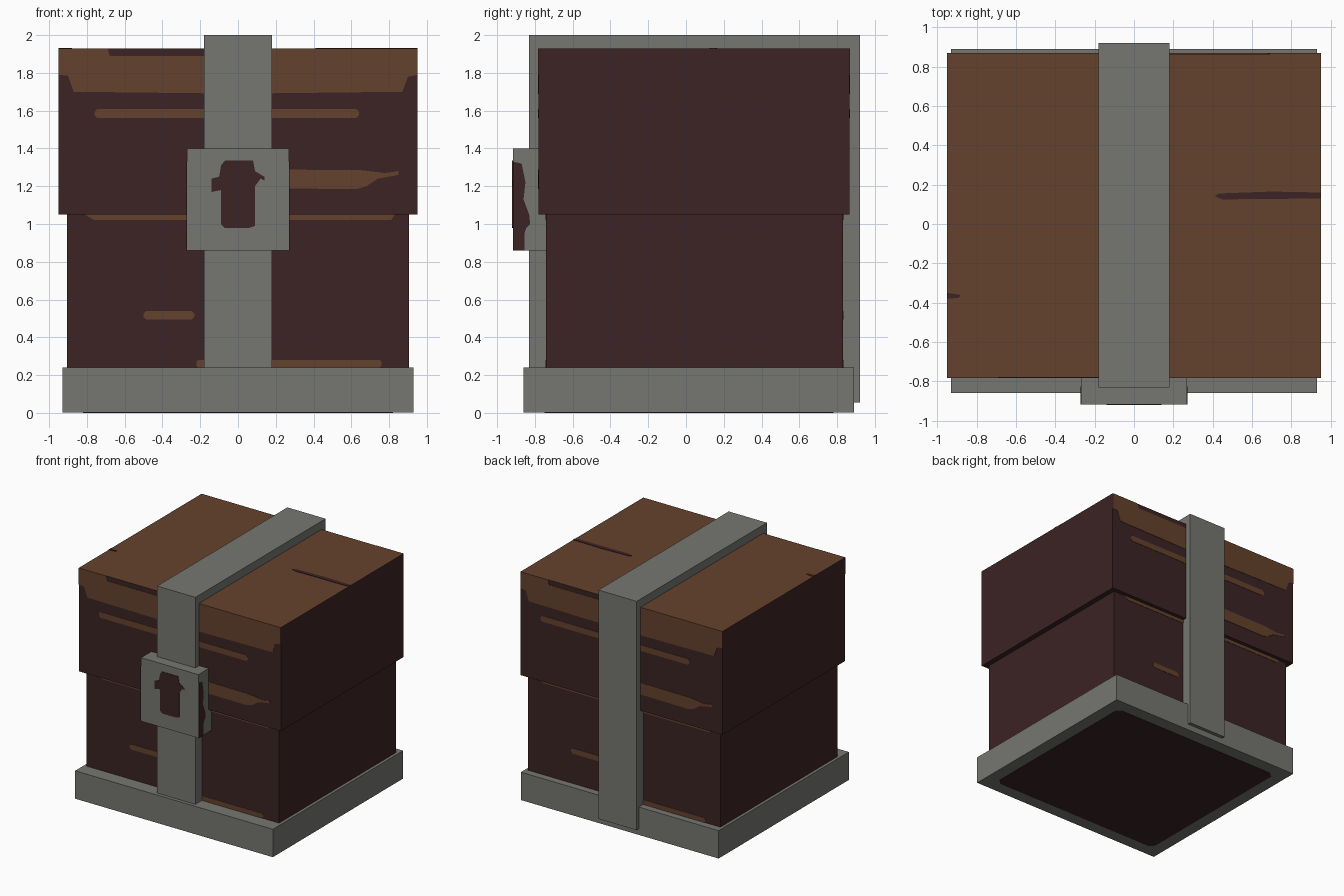
import bpy
import bmesh

cube = bpy.data.objects.get("Cube")
if cube:
    bpy.data.objects.remove(cube, do_unlink=True)


def material(name, color):
    m = bpy.data.materials.new(name)
    m.use_nodes = True
    m.diffuse_color = (*color, 1)
    m.node_tree.nodes["Principled BSDF"].inputs["Base Color"].default_value = (*color, 1)
    return m


iron = material("grey iron", (0.18, 0.18, 0.167))
dark_wood = material("dark wood", (0.045, 0.017, 0.018))
light_wood = material("light wood", (0.13, 0.055, 0.026))

THIN = 0.003


def prism(name, outline, place, lo, hi, mat):
    """Extrude a 2D outline from lo to hi; place maps (u, v, depth) to a point."""
    bm = bmesh.new()
    near = [bm.verts.new(place(u, v, lo)) for u, v in outline]
    far = [bm.verts.new(place(u, v, hi)) for u, v in outline]
    bm.faces.new(near)
    bm.faces.new(far)
    n = len(outline)
    for i in range(n):
        j = (i + 1) % n
        bm.faces.new((near[i], near[j], far[j], far[i]))
    bmesh.ops.recalc_face_normals(bm, faces=bm.faces[:])
    mesh = bpy.data.meshes.new(name)
    bm.to_mesh(mesh)
    bm.free()
    mesh.materials.append(mat)
    ob = bpy.data.objects.new(name, mesh)
    bpy.context.collection.objects.link(ob)
    return ob


def rect(u0, u1, v0, v1, c=0.0):
    """Rectangle outline with optional cut corners."""
    if not c:
        return [(u0, v0), (u1, v0), (u1, v1), (u0, v1)]
    return [(u0 + c, v0), (u1 - c, v0), (u1, v0 + c), (u1, v1 - c),
            (u1 - c, v1), (u0 + c, v1), (u0, v1 - c), (u0, v0 + c)]


def flat(u, v, d):
    return (u, v, d)


def sideways(u, v, d):
    return (d, u, v)


def box(name, half_x, y0, y1, z0, z1, mat):
    return prism(name, rect(-half_x, half_x, y0, y1), flat, z0, z1, mat)


# Main blocks
box("base", 0.93, -0.86, 0.89, THIN, 0.24, iron)
box("body", 0.905, -0.74, 0.83, 0.2, 1.06, dark_wood)
lid = box("lid", 0.95, -0.78, 0.865, 1.05, 1.93, dark_wood)
lid.data.materials.append(light_wood)
for face in lid.data.polygons:
    face.material_index = 1 if face.normal.z > 0.5 else 0

# Underside panel
prism("base_underside", rect(-0.82, 0.82, -0.75, 0.78, 0.04), flat, 0, THIN, dark_wood)

# Strap running up the front, over the lid and down the back
strap = [(-0.83, 0.2), (-0.83, 2), (0.92, 2), (0.92, 0.055), (0.82, 0.055),
         (0.82, 1.9), (-0.73, 1.9), (-0.73, 0.2)]
prism("strap", strap, sideways, -0.18, 0.18, iron)

# Worn wood streaks, repeated on the front and turned round for the back
lid_edge = [(-0.95, 1.93), (-0.95, 1.79), (-0.9, 1.785), (-0.87, 1.7), (0, 1.69),
            (0.87, 1.7), (0.9, 1.78), (0.95, 1.79), (0.95, 1.93),
            (-0.1, 1.93), (-0.1, 1.89), (-0.68, 1.89), (-0.69, 1.93)]
lid_low = [(0, 1.19), (0.63, 1.185), (0.68, 1.2), (0.74, 1.24), (0.85, 1.26),
           (0.85, 1.28), (0.78, 1.27), (0.65, 1.285), (0, 1.29)]
streaks = [("lid_edge", lid_edge, True),
           ("lid_upper_streak", rect(-0.76, 0.64, 1.56, 1.61, 0.015), True),
           ("lid_lower_streak", lid_low, True),
           ("body_top_streak", [(-0.76, 1.02), (0.81, 1.02), (0.83, 1.05), (-0.81, 1.05)], False),
           ("body_small_streak", rect(-0.5, -0.23, 0.495, 0.54, 0.015), False),
           ("body_bottom_streak", rect(-0.22, 0.76, 0.24, 0.28, 0.01), False)]
for label, turn, lid_y, body_y in (("front", 1, -0.78, -0.74), ("back", -1, 0.865, 0.83)):
    for name, outline, on_lid in streaks:
        y = lid_y if on_lid else body_y
        prism(f"{label}_{name}", outline, lambda u, v, d, t=turn: (t * u, d, v),
              y, y - turn * THIN, light_wood)

# Dark streaks on the lid top
prism("top_long_streak", [(0.41, 0.14), (0.45, 0.125), (0.95, 0.13), (0.95, 0.16),
                          (0.7, 0.165), (0.43, 0.155)], flat, 1.93, 1.93 + THIN, dark_wood)
prism("top_short_streak", [(-0.95, -0.38), (-0.89, -0.375), (-0.88, -0.36), (-0.95, -0.35)],
      flat, 1.93, 1.93 + THIN, dark_wood)

# Lock with keyhole and worn sides
box("lock", 0.27, -0.917, -0.73, 0.86, 1.4, iron)
keyhole = [(-0.09, 1.31), (-0.07, 1.335), (0.08, 1.335), (0.09, 1.28), (0.14, 1.25),
           (0.14, 1.23), (0.12, 1.24), (0.09, 1.2), (0.09, 0.99), (0.06, 0.98),
           (-0.07, 0.98), (-0.09, 1.0), (-0.09, 1.18), (-0.14, 1.17), (-0.14, 1.24),
           (-0.1, 1.25)]
prism("keyhole", keyhole, lambda u, v, d: (u, d, v), -0.917, -0.917 - THIN, dark_wood)
worn = [(-0.917, 0.86), (-0.855, 0.86), (-0.855, 0.95), (-0.845, 0.98), (-0.825, 1.0),
        (-0.83, 1.05), (-0.86, 1.13), (-0.85, 1.22), (-0.87, 1.32), (-0.917, 1.33)]
for label, s in (("left", 1), ("right", -1)):
    prism(f"lock_{label}_wear", worn, sideways, s * 0.27, s * (0.27 + THIN), dark_wood)
